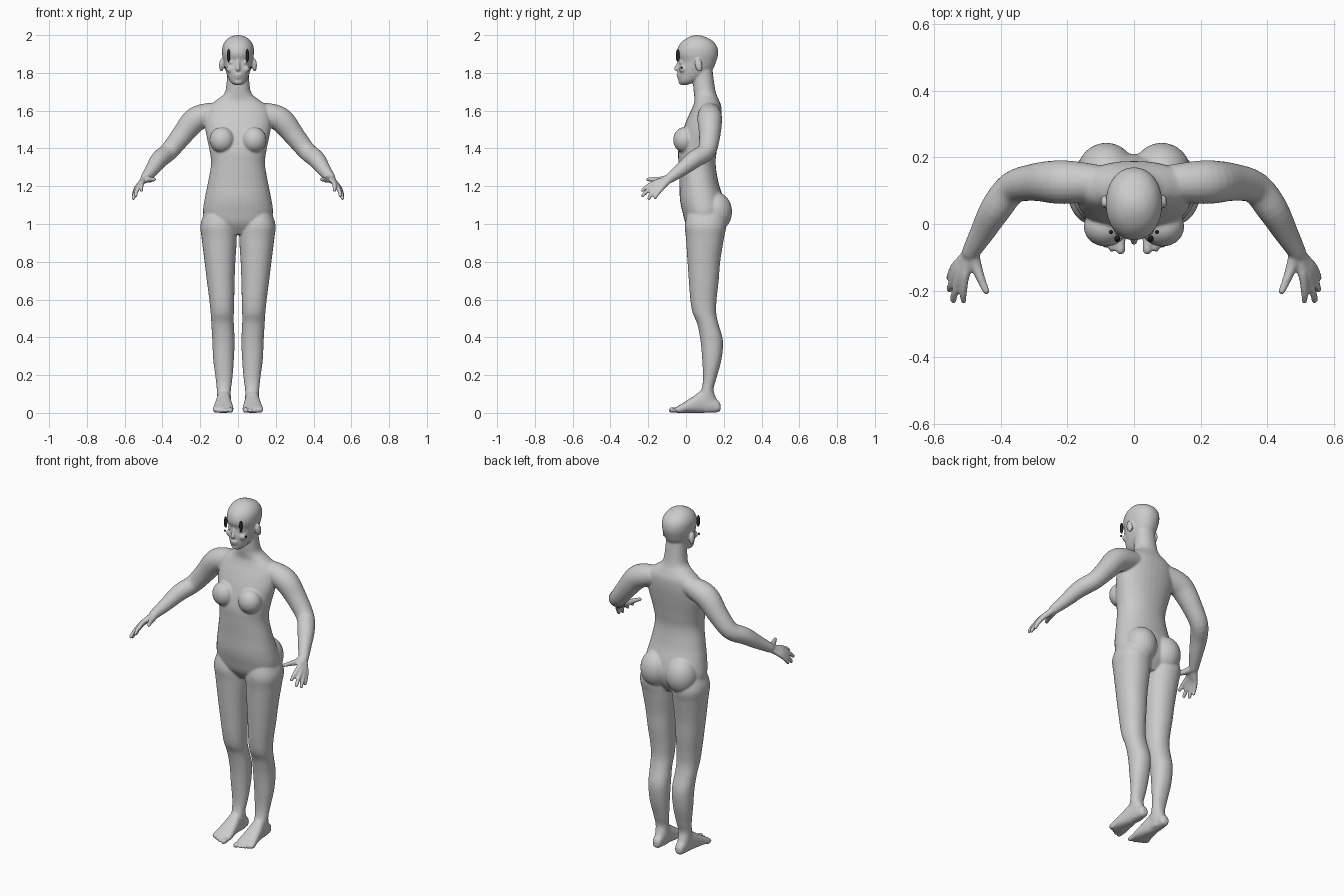
import bpy, bmesh, math
from mathutils import Vector, Matrix

bm = bmesh.new()


def spline(rows, n=5):
    """Catmull-Rom interpolation of parameter rows."""
    out = []
    for i in range(len(rows) - 1):
        a, b, c, d = (rows[max(i - 1, 0)], rows[i], rows[i + 1], rows[min(i + 2, len(rows) - 1)])
        for k in range(n):
            t = k / n
            out.append([0.5 * (2 * q + (r - p) * t + (2 * p - 5 * q + 4 * r - s) * t * t
                               + (3 * q - p - 3 * r + s) * t ** 3) for p, q, r, s in zip(a, b, c, d)])
    return out + [list(rows[-1])]


def ring(c, u, v, e=1.0, n=32):
    pts = []
    for i in range(n):
        a = 2 * math.pi * i / n
        ca, sa = math.cos(a), math.sin(a)
        pts.append(c + u * math.copysign(abs(ca) ** e, ca) + v * math.copysign(abs(sa) ** e, sa))
    return pts


def skin(rings):
    vs = [[bm.verts.new(p) for p in r] for r in rings]
    n = len(vs[0])
    for a, b in zip(vs, vs[1:]):
        for i in range(n):
            bm.faces.new((a[i], a[(i + 1) % n], b[(i + 1) % n], b[i]))
    bm.faces.new(vs[0][::-1])
    bm.faces.new(vs[-1])


def stack(rows, s=1, e=0.92):
    """Rows (z, x0, x1, y0, y1): horizontal sections."""
    skin([ring(Vector((s * (a + b) / 2, (c + d) / 2, z)), Vector(((b - a) / 2, 0, 0)),
               Vector((0, (d - c) / 2, 0)), e) for z, a, b, c, d in spline(rows)])


def tube(rows, s=1):
    """Rows (x, y, z, radius): round limb with rounded tip."""
    rows = spline(rows, 4)
    p, q = Vector(rows[-2][:3]), Vector(rows[-1][:3])
    d, r = (q - p).normalized(), rows[-1][3]
    rows += [[*(q + d * r * h), r * w] for h, w in ((0.4, 0.9), (0.75, 0.65), (0.95, 0.3))]
    cs = [Vector((s * x, y, z)) for x, y, z, _ in rows]
    rings = []
    for i, c in enumerate(cs):
        t = (cs[min(i + 1, len(cs) - 1)] - cs[max(i - 1, 0)]).normalized()
        u = t.cross(Vector((0, 0, 1))).normalized()
        rings.append(ring(c, u * rows[i][3], t.cross(u) * rows[i][3], 1.0, 20))
    skin(rings)


def ball(c, r, s=1, tilt=0.0):
    m = Matrix.Translation((s * c[0], c[1], c[2])) @ Matrix.Rotation(tilt, 4, 'X') @ Matrix.Diagonal((*r, 1))
    bmesh.ops.create_uvsphere(bm, u_segments=24, v_segments=16, radius=1, matrix=m)


# torso and neck: z, half width, front, back
torso = [(.945, .09, .04, .16), (1.0, .165, 0, .195), (1.06, .185, -.018, .21), (1.13, .177, -.032, .20),
         (1.22, .159, -.035, .172), (1.32, .143, -.04, .157), (1.40, .153, -.04, .165), (1.50, .173, -.015, .18),
         (1.57, .175, .012, .188), (1.62, .16, .035, .187), (1.655, .115, .045, .175), (1.69, .073, .042, .16),
         (1.74, .061, .038, .15), (1.82, .056, .04, .14)]
stack([(z, -w, w, f, b) for z, w, f, b in torso])

# head
head = [(1.736, .018, -.024, .005), (1.752, .04, -.036, .05), (1.785, .057, -.043, .11), (1.825, .069, -.043, .145),
        (1.86, .076, -.037, .16), (1.90, .084, -.049, .17), (1.94, .082, -.04, .164), (1.972, .065, -.014, .138),
        (1.992, .038, .02, .097), (2.0, .01, .048, .067)]
stack([(z, -w, w, f, b) for z, w, f, b in head], e=0.95)

# nose, lips, chin
tube([(0, -.032, 1.875, .007), (0, -.043, 1.845, .009), (0, -.053, 1.82, .011)])
ball((0, -.041, 1.789), (.024, .010, .006))
ball((0, -.039, 1.776), (.021, .010, .006))
ball((0, -.028, 1.752), (.022, .012, .014))

leg = [(1.09, .04, .165, .02, .18), (1.0, .012, .198, -.006, .212), (.92, .007, .192, 0, .20),
       (.8, .014, .177, .008, .181), (.7, .018, .165, .015, .173), (.6, .02, .152, .023, .162),
       (.53, .022, .145, .035, .16), (.47, .022, .141, .06, .172), (.38, .018, .136, .077, .196),
       (.28, .022, .131, .086, .187), (.18, .03, .118, .09, .16), (.12, .038, .112, .08, .146),
       (.06, .038, .108, .05, .165), (.01, .045, .1, .06, .16)]
foot = [(.183, .06, .088, .015, .045), (.165, .047, .1, .003, .07), (.09, .04, .112, 0, .115),
        (.04, .032, .121, 0, .088), (-.01, .025, .13, 0, .056), (-.045, .024, .134, 0, .035), (-.06, .034, .122, .006, .024)]
toes = [(.04, -.078, .0145), (.066, -.074, .0105), (.087, -.062, .01), (.105, -.05, .0095), (.121, -.036, .009)]
arm = [(.09, .125, 1.595, .05), (.175, .125, 1.575, .063), (.235, .126, 1.545, .065), (.30, .125, 1.465, .056),
       (.365, .108, 1.385, .049), (.415, .045, 1.343, .047), (.455, -.025, 1.288, .037), (.49, -.085, 1.243, .027)]
fingers = [((.507, -.158, 1.222), (.512, -.205, 1.198), (.511, -.23, 1.178)),
           ((.522, -.156, 1.208), (.537, -.205, 1.175), (.542, -.23, 1.15)),
           ((.532, -.145, 1.197), (.548, -.182, 1.158), (.553, -.197, 1.135)),
           ((.537, -.128, 1.19), (.55, -.152, 1.16), (.554, -.163, 1.14))]

for s in (1, -1):
    # leg, foot, toes
    stack(leg, s)
    skin([ring(Vector((s * (a + b) / 2, y, (c + d) / 2)), Vector(((b - a) / 2, 0, 0)),
               Vector((0, 0, (d - c) / 2)), 0.85) for y, a, b, c, d in spline(foot)])
    for x, y, r in toes:
        tube([(x, -.02, .02, r), (x, y + .015, .015, r), (x, y, r, r)], s)
    # buttock, breast, ear, eye, cheek
    ball((.083, .155, 1.065), (.088, .089, .105), s)
    ball((.085, -.008, 1.445), (.066, .06, .068), s)
    ball((.088, .067, 1.84), (.012, .02, .036), s, .2)
    ball((.034, -.022, 1.855), (.016, .014, .011), s)
    ball((.04, -.018, 1.82), (.022, .018, .02), s)
    # arm, palm with fingers, thumb
    tube(arm, s)
    for k, m, t in fingers:
        tube([(.488, -.08, 1.245, .02), (*[(a + b) / 2 for a, b in zip((.492, -.085, 1.24), k)], .016),
              (*k, .0135), (*m, .0115), (*t, .0095)], s)
    tube([(.485, -.085, 1.243, .02), (.472, -.13, 1.235, .017), (.455, -.175, 1.236, .0125), (.443, -.202, 1.236, .0105)], s)

bmesh.ops.recalc_face_normals(bm, faces=bm.faces)
mesh = bpy.data.meshes.new("body")
bm.to_mesh(mesh)
bm.free()
body = bpy.data.objects.new("body", mesh)
bpy.context.collection.objects.link(body)

# fuse the parts into one smooth skin
rem = body.modifiers.new("fuse", 'REMESH')
rem.mode = 'VOXEL'
rem.voxel_size = 0.0055
rem.use_smooth_shade = True
sm = body.modifiers.new("soften", 'SMOOTH')
sm.factor = 0.5
sm.iterations = 6

# dark brow bars and small cheek studs
dark = bpy.data.materials.new("dark")
dark.diffuse_color = (.02, .02, .02, 1)
for side, s in (("left", 1), ("right", -1)):
    for name, loc, size in (("brow_bar", (.05, -.044, 1.892), (.009, .010, .034)),
                            ("cheek_stud", (.069, -.024, 1.828), (.006, .006, .006))):
        bpy.ops.mesh.primitive_uv_sphere_add(segments=16, ring_count=10, location=(s * loc[0], loc[1], loc[2]))
        o = bpy.context.object
        o.name = f"{side}_{name}"
        o.scale = size
        o.data.materials.append(dark)
        bpy.ops.object.shade_smooth()
